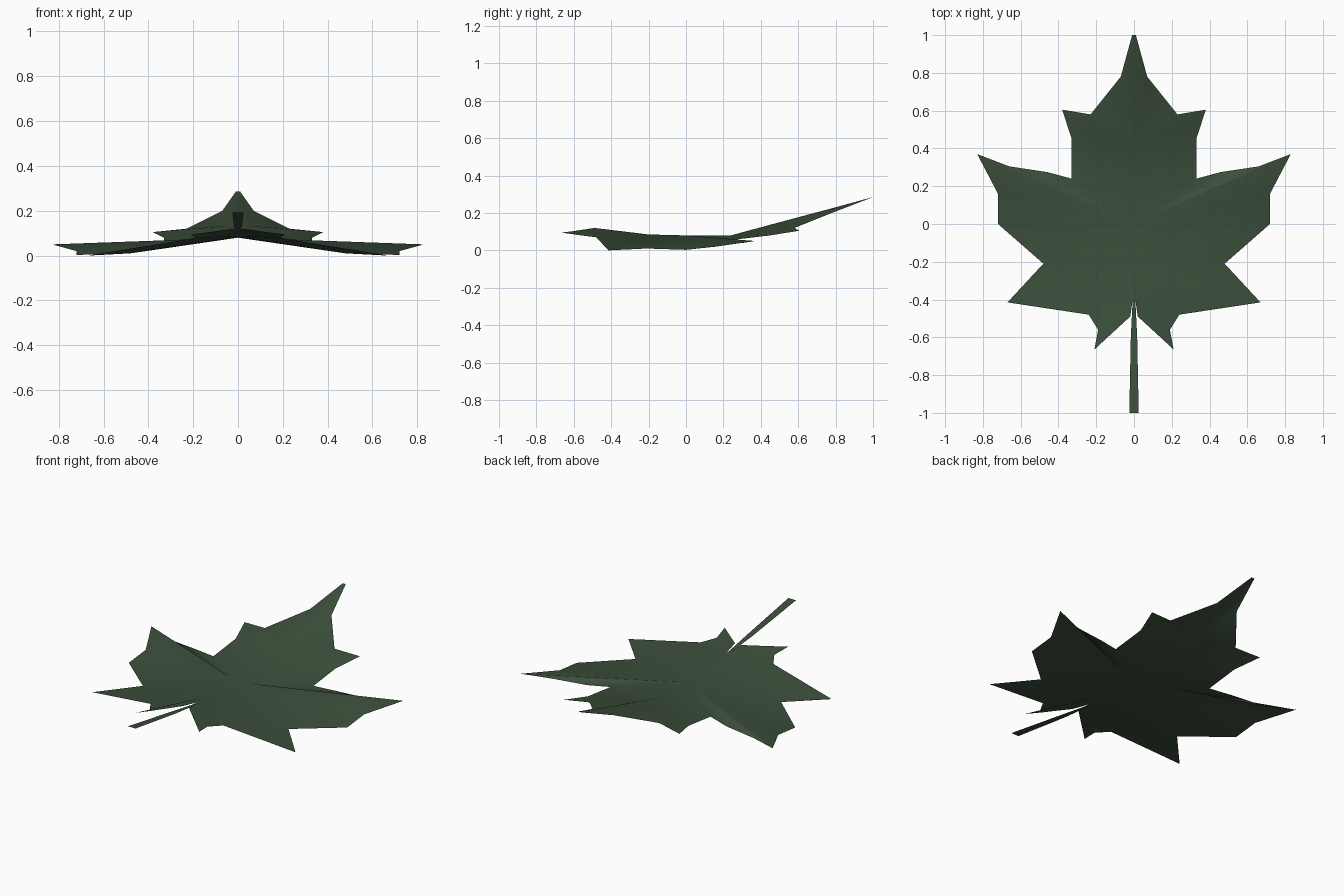
import bpy

# Remove the default object
cube = bpy.data.objects.get("Cube")
if cube:
    bpy.data.objects.remove(cube, do_unlink=True)

# Single leaf colour
leaf_green = bpy.data.materials.new("leaf_green")
leaf_green.use_nodes = True
colour = (0.045, 0.078, 0.043, 1.0)
leaf_green.diffuse_color = colour
shader = leaf_green.node_tree.nodes["Principled BSDF"]
shader.inputs["Base Color"].default_value = colour
shader.inputs["Roughness"].default_value = 0.9


def mirrored_sheet(name, verts, faces):
    """Make half of a thin sheet and mirror it across the centre line."""
    mesh = bpy.data.meshes.new(name)
    mesh.from_pydata(verts, [], faces)
    mesh.materials.append(leaf_green)
    obj = bpy.data.objects.new(name, mesh)
    bpy.context.collection.objects.link(obj)
    mirror = obj.modifiers.new("mirror", 'MIRROR')
    mirror.use_axis[0] = True
    mirror.use_clip = True
    mirror.merge_threshold = 0.001
    for polygon in mesh.polygons:
        polygon.use_smooth = True
    return obj


# Midrib from tip to stem joint: (y, z)
midrib = [(1.0, .285), (.78, .225), (.45, .137), (.24, .08), (0, .08), (-.2, .085)]

# Outline of the left half, each point tied to a midrib point: (midrib, x, y, z)
outline = [
    # top lobe and its shoulder tooth
    (0, .01, 1.0, .285), (1, .07, .78, .2), (2, .23, .58, .12),
    (2, .38, .605, .105), (2, .33, .45, .08), (3, .33, .24, .055),
    # side lobe
    (4, .46, .275, .045), (4, .66, .305, .04), (4, .83, .37, .05),
    (4, .72, .16, .02), (4, .72, 0, .003), (4, .48, -.21, .01),
    # lower lobe and the small tooth beside the stem
    (5, .67, -.415, 0), (5, .24, -.48, .07), (5, .19, -.56, .08),
    (5, .21, -.665, .095), (5, .14, -.6, .103), (5, .02, -.49, .12),
    (5, 0, -.35, .1),
]

# Leaf blade: triangles bridging the midrib to the outline
verts = [(0, y, z) for y, z in midrib] + [point[1:] for point in outline]
first = len(midrib)
faces = []
for i in range(len(outline) - 1):
    here, following = outline[i][0], outline[i + 1][0]
    a, b = first + i, first + i + 1
    if following != here:
        faces.append((here, following, a))
    faces.append((following, b, a))
mirrored_sheet("leaf_blade", verts, faces)

# Stem: a flat tapering strip rising away from the blade: (half width, y, z)
stem = [(.004, -.35, .1), (.008, -.42, .105), (.017, -.6, .13), (.025, -1.0, .193)]
verts = [(side * w, y, z) for w, y, z in stem for side in (0, 1)]
faces = [(i, i + 2, i + 3, i + 1) for i in range(0, len(verts) - 2, 2)]
mirrored_sheet("stem", verts, faces)
